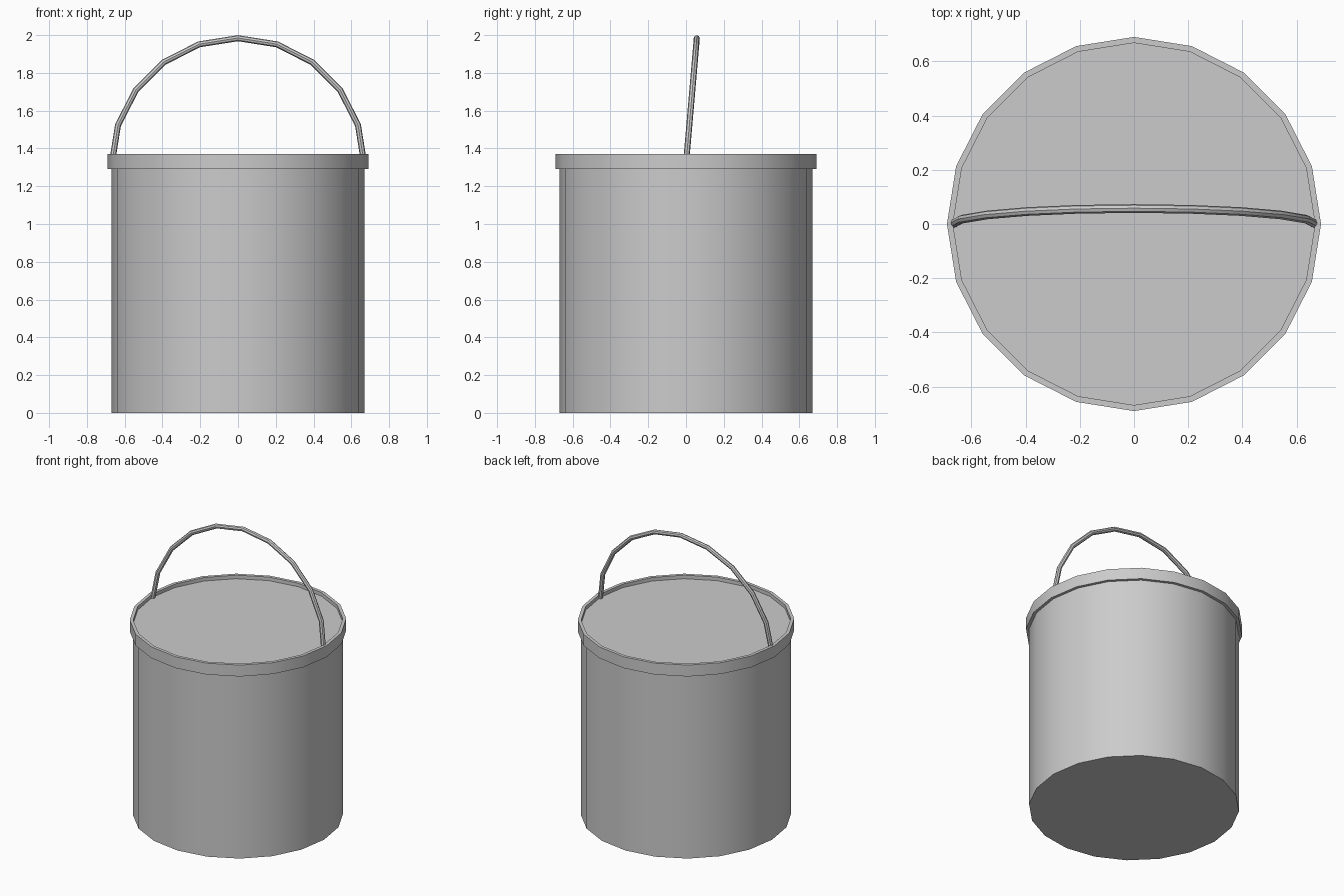
import bpy, bmesh
from math import pi, radians
from mathutils import Matrix

if "Cube" in bpy.data.objects:
    bpy.data.objects.remove(bpy.data.objects["Cube"])

SIDES = 20


def make_object(name, bm):
    bmesh.ops.recalc_face_normals(bm, faces=bm.faces)
    mesh = bpy.data.meshes.new(name)
    bm.to_mesh(mesh)
    bm.free()
    obj = bpy.data.objects.new(name, mesh)
    bpy.context.collection.objects.link(obj)
    bpy.ops.object.select_all(action='DESELECT')
    obj.select_set(True)
    bpy.context.view_layer.objects.active = obj
    bpy.ops.object.shade_smooth_by_angle(angle=radians(30))
    return obj


def spin_profile(bm, verts, edges, angle, steps, axis, merge=False):
    bmesh.ops.spin(bm, geom=verts + edges, cent=(0, 0, 0), axis=axis,
                   angle=angle, steps=steps, use_merge=merge)
    bmesh.ops.remove_doubles(bm, verts=bm.verts, dist=1e-5)


# Closed can body, with its flat top set just below the rim
bm = bmesh.new()
bmesh.ops.create_cone(bm, cap_ends=True, segments=SIDES, radius1=0.67,
                      radius2=0.67, depth=1.345,
                      matrix=Matrix.Translation((0, 0, 0.6725)))
make_object("bucket_body", bm)

# Raised rim band
bm = bmesh.new()
profile = [(0.668, 1.29), (0.69, 1.29), (0.69, 1.37), (0.668, 1.37)]
verts = [bm.verts.new((x, 0, z)) for x, z in profile]
edges = [bm.edges.new((verts[i], verts[(i + 1) % 4])) for i in range(4)]
spin_profile(bm, verts, edges, 2 * pi, SIDES, (0, 0, 1))
make_object("rim", bm)

# Half-hoop carrying handle, leaning slightly back
bm = bmesh.new()
bmesh.ops.create_circle(bm, segments=8, radius=0.016,
                        matrix=Matrix.Translation((0.668, 0, 0)))
spin_profile(bm, bm.verts[:], bm.edges[:], pi, 10, (0, -1, 0))
handle = make_object("handle", bm)
handle.location = (0, 0, 1.318)
handle.rotation_euler = (radians(-4.9), 0, 0)
